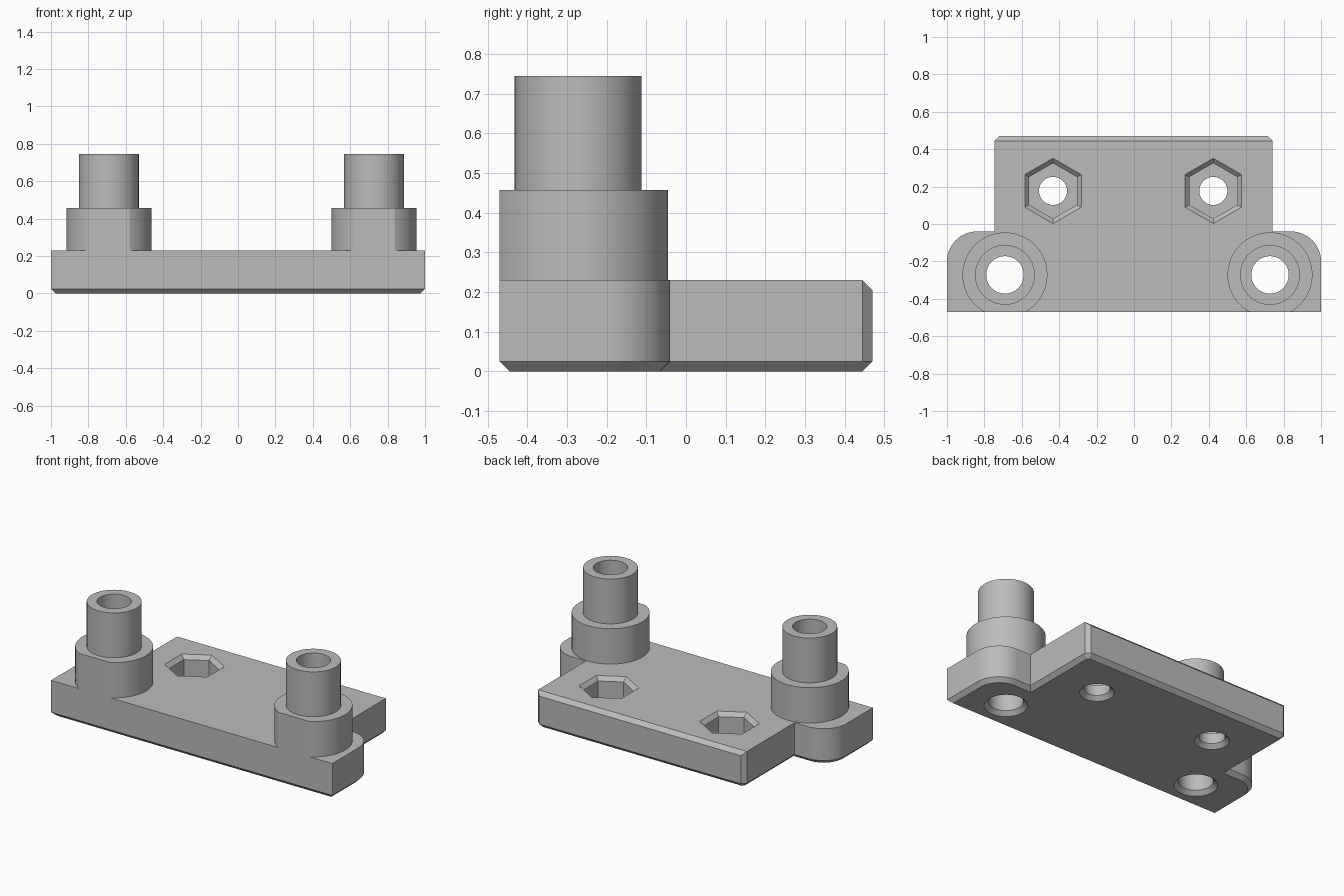
import bpy, bmesh
from math import sin, cos, tau, pi, radians
from mathutils import Vector

if "Cube" in bpy.data.objects:
    bpy.data.objects.remove(bpy.data.objects["Cube"])

CHAMFER = 0.025
PLATE_TOP = 0.23
FRONT, BACK, TAB_BACK = -0.47, 0.47, -0.04
POSTS = [(-0.69, "right"), (0.727, "left")]
POST_Y = -0.272
NUTS = [-0.433, 0.424]
NUT_Y = 0.177

grey = bpy.data.materials.new("plain grey")
grey.use_nodes = True
grey.diffuse_color = (0.5, 0.5, 0.5, 1)
grey.node_tree.nodes["Principled BSDF"].inputs["Base Color"].default_value = (0.5, 0.5, 0.5, 1)


def loft(rings, closed=False):
    """Skin a stack of equal-length point rings; cap the ends or close into a loop."""
    bm = bmesh.new()
    loops = [[bm.verts.new(p) for p in ring] for ring in rings]
    pairs = list(zip(loops, loops[1:]))
    if closed:
        pairs.append((loops[-1], loops[0]))
    else:
        bm.faces.new(loops[0])
        bm.faces.new(loops[-1])
    for a, b in pairs:
        for i in range(len(a)):
            j = (i + 1) % len(a)
            bm.faces.new((a[i], a[j], b[j], b[i]))
    bmesh.ops.recalc_face_normals(bm, faces=bm.faces)
    return bm


def trim(bm, point, normal):
    """Slice material off in front of a plane and cap the cut."""
    geom = bm.verts[:] + bm.edges[:] + bm.faces[:]
    bmesh.ops.bisect_plane(bm, geom=geom, plane_co=point, plane_no=normal, clear_outer=True)
    bmesh.ops.holes_fill(bm, edges=[e for e in bm.edges if e.is_boundary], sides=0)
    bmesh.ops.recalc_face_normals(bm, faces=bm.faces)


def to_object(name, bm):
    mesh = bpy.data.meshes.new(name)
    bm.to_mesh(mesh)
    bm.free()
    mesh.materials.append(grey)
    obj = bpy.data.objects.new(name, mesh)
    bpy.context.collection.objects.link(obj)
    return obj


def activate(obj):
    bpy.ops.object.select_all(action='DESELECT')
    obj.select_set(True)
    bpy.context.view_layer.objects.active = obj


def turned(profile, x, y, sides=64, closed=False):
    """Round or polygonal solid from (radius, height) pairs; one corner points to +y."""
    return loft([[(x + r * cos(pi / 2 + tau * i / sides), y + r * sin(pi / 2 + tau * i / sides), z)
                  for i in range(sides)] for r, z in profile], closed)


def inset(points, d):
    """Move a counter-clockwise outline inward by d with mitred corners."""
    result = []
    for i, p in enumerate(points):
        a = (p - points[i - 1]).normalized()
        b = (points[(i + 1) % len(points)] - p).normalized()
        na, nb = Vector((-a.y, a.x)), Vector((-b.y, b.x))
        result.append(p + (na + nb) * d / (1 + na.dot(nb)))
    return result


# Plate outline: wide front tabs with rounded back corners, narrower back section
def half_outline(side, back_x):
    radius = 0.16
    pts = [Vector((side, FRONT))]
    for i in range(17):
        t = pi / 2 * i / 16
        pts.append(Vector((side * (1 - radius + radius * cos(t)),
                           TAB_BACK - radius + radius * sin(t))))
    pts += [Vector((side * back_x, TAB_BACK)),
            Vector((side * back_x, BACK - CHAMFER)),
            Vector((side * (back_x - CHAMFER), BACK))]
    return pts


outline = half_outline(1, 0.74) + half_outline(-1, 0.745)[::-1]
bottom = inset(outline, CHAMFER)
bm = loft([[(p.x, p.y, z) for p in ring] for ring, z in
           ((bottom, 0), (outline, CHAMFER), (outline, PLATE_TOP))])
trim(bm, (0, BACK - CHAMFER, PLATE_TOP), (0, 1, 1))
plate = to_object("base_plate", bm)

# Bores countersunk from below, and chamfered hexagonal nut pockets from above
cutters = [turned([(0.135, -0.01), (0.1, CHAMFER), (0.1, 0.3)], x, POST_Y) for x, _ in POSTS]
for x in NUTS:
    cutters.append(turned([(0.11, -0.01), (0.075, CHAMFER), (0.075, 0.2)], x, NUT_Y))
    cutters.append(turned([(0.148, 0.09), (0.148, 0.205), (0.185, 0.24)], x, NUT_Y, sides=6))

for cutter_mesh in cutters:
    cutter = to_object("hole_cutter", cutter_mesh)
    cutter.hide_render = True
    activate(plate)
    cut = plate.modifiers.new("hole", 'BOOLEAN')
    cut.operation = 'DIFFERENCE'
    cut.solver = 'EXACT'
    cut.object = cutter
    bpy.ops.object.modifier_apply(modifier=cut.name)
    bpy.data.objects.remove(cutter)

# Stepped hollow posts, trimmed flush with the front of the plate
parts = [plate]
post_profile = [(0.227, PLATE_TOP), (0.227, 0.457), (0.16, 0.457),
                (0.16, 0.745), (0.1, 0.745), (0.1, PLATE_TOP)]
for x, side in POSTS:
    bm = turned(post_profile, x, POST_Y, closed=True)
    trim(bm, (0, FRONT, 0), (0, -1, 0))
    parts.append(to_object(side + "_post", bm))

# Smooth round walls, crisp edges
for part in parts:
    activate(part)
    bpy.ops.object.shade_smooth_by_angle(angle=radians(30))
